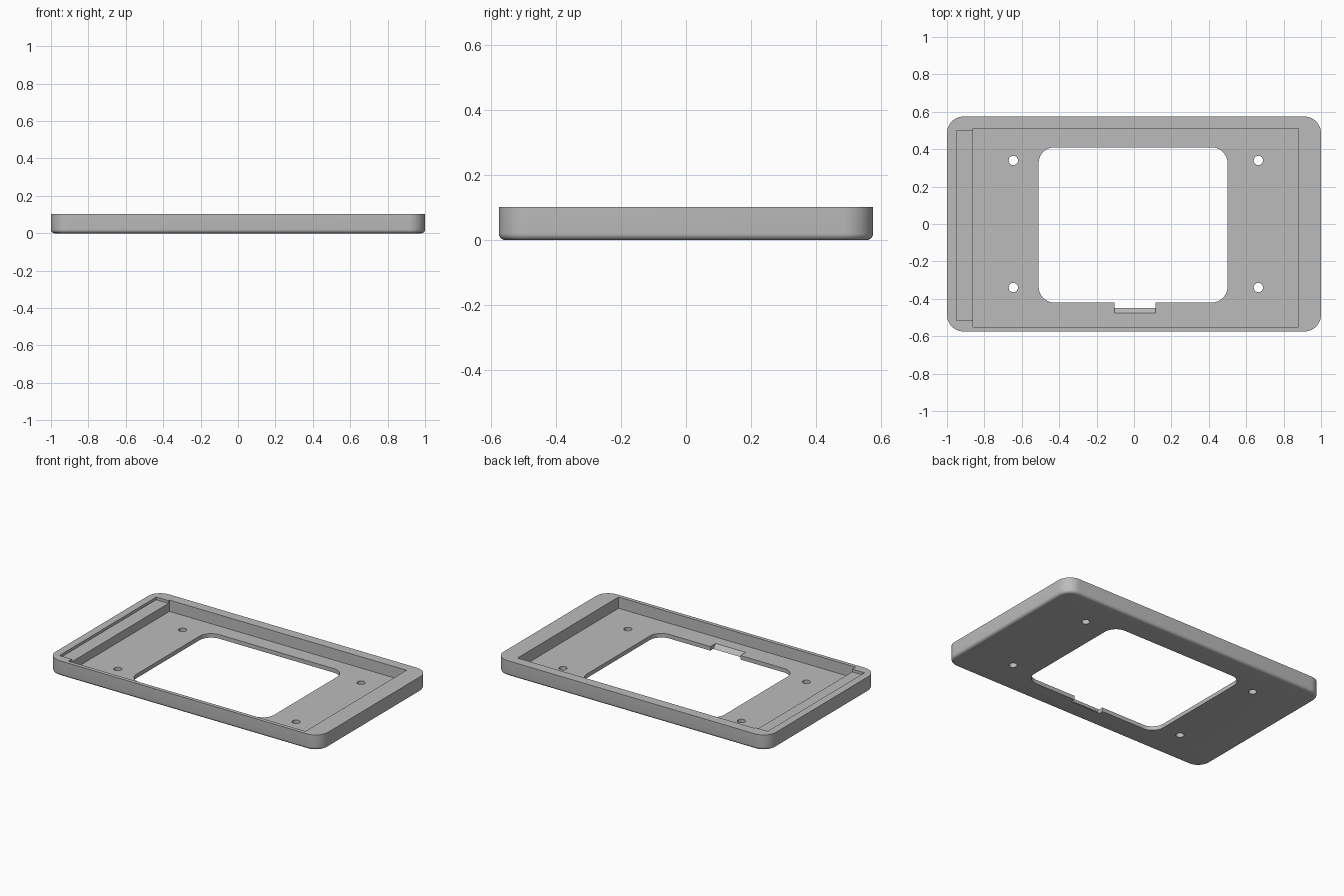
import bpy, bmesh, math
from mathutils import Matrix

cube = bpy.data.objects.get("Cube")
if cube:
    bpy.data.objects.remove(cube, do_unlink=True)

HEIGHT, FLOOR, FILLET = 0.102, 0.027, 0.02

grey = bpy.data.materials.new("plain grey")
grey.use_nodes = True
colour = (0.5, 0.5, 0.5, 1)
grey.diffuse_color = colour
grey.node_tree.nodes["Principled BSDF"].inputs["Base Color"].default_value = colour


def rounded_rect(x0, x1, y0, y1, r, steps=10):
    """Counter-clockwise outline; r = 0 gives square corners."""
    if r == 0:
        return [(x0, y0), (x1, y0), (x1, y1), (x0, y1)]
    corners = [(x1 - r, y1 - r), (x0 + r, y1 - r), (x0 + r, y0 + r), (x1 - r, y0 + r)]
    points = []
    for k, (cx, cy) in enumerate(corners):
        for i in range(steps + 1):
            a = math.pi / 2 * (k + i / steps)
            points.append((cx + r * math.cos(a), cy + r * math.sin(a)))
    return points


def loft(name, layers):
    """Closed solid through a stack of (outline, z) layers."""
    bm = bmesh.new()
    rings = [[bm.verts.new((x, y, z)) for x, y in pts] for pts, z in layers]
    n = len(rings[0])
    for low, high in zip(rings, rings[1:]):
        for i in range(n):
            j = (i + 1) % n
            bm.faces.new((low[i], low[j], high[j], high[i]))
    bm.faces.new(rings[0][::-1])
    bm.faces.new(rings[-1])
    bmesh.ops.recalc_face_normals(bm, faces=bm.faces)
    mesh = bpy.data.meshes.new(name)
    bm.to_mesh(mesh)
    bm.free()
    obj = bpy.data.objects.new(name, mesh)
    bpy.context.collection.objects.link(obj)
    mesh.materials.append(grey)
    return obj


def cut(body, cutter):
    """Subtract the cutter from the body, then discard it."""
    cutter.hide_render = True
    mod = body.modifiers.new("cut", 'BOOLEAN')
    mod.operation, mod.solver, mod.object = 'DIFFERENCE', 'EXACT', cutter
    bpy.context.view_layer.objects.active = body
    bpy.ops.object.modifier_apply(modifier=mod.name)
    bpy.data.objects.remove(cutter, do_unlink=True)


def prism(name, outline, z0, z1):
    return loft(name, [(outline, z0), (outline, z1)])


# Outer shell with rounded corners and a rounded bottom edge
layers = []
for i in range(7):
    a = math.pi / 2 * i / 6
    inset = FILLET * (1 - math.sin(a))
    layers.append((rounded_rect(-1 + inset, 1 - inset, -0.575 + inset, 0.575 - inset,
                                0.09 - inset), FILLET * (1 - math.cos(a))))
layers.append((rounded_rect(-1, 1, -0.575, 0.575, 0.09), HEIGHT))
tray = loft("tray_frame", layers)

# Main pocket and the shallow ledge beside it
cut(tray, prism("pocket", rounded_rect(-0.86, 0.88, -0.55, 0.51, 0), FLOOR, 0.2))
cut(tray, prism("ledge", rounded_rect(-0.95, -0.85, -0.515, 0.5, 0), HEIGHT - 0.018, 0.2))

# Window through the floor
cut(tray, prism("window", rounded_rect(-0.51, 0.5, -0.42, 0.41, 0.085), -0.1, 0.2))

# Notch with a sloping face on the front edge of the window
notch = prism("notch", [(-0.5, 2 * FLOOR), (-0.425, -FLOOR), (-0.38, -FLOOR),
                        (-0.38, 2 * FLOOR)], -0.105, 0.115)
notch.data.transform(Matrix(((0, 0, 1, 0), (1, 0, 0, 0), (0, 1, 0, 0), (0, 0, 0, 1))))
cut(tray, notch)

# Four screw holes
for x in (-0.645, 0.665):
    for y in (-0.34, 0.34):
        r = 0.025
        cut(tray, prism("screw_hole", rounded_rect(x - r, x + r, y - r, y + r, r, 6), -0.1, 0.2))

# Smooth the rounded parts, keep the edges sharp
bm = bmesh.new()
bm.from_mesh(tray.data)
bmesh.ops.remove_doubles(bm, verts=bm.verts, dist=0.00005)
bm.to_mesh(tray.data)
bm.free()
bpy.ops.object.select_all(action='DESELECT')
tray.select_set(True)
bpy.context.view_layer.objects.active = tray
bpy.ops.object.shade_smooth_by_angle(angle=math.radians(35))
